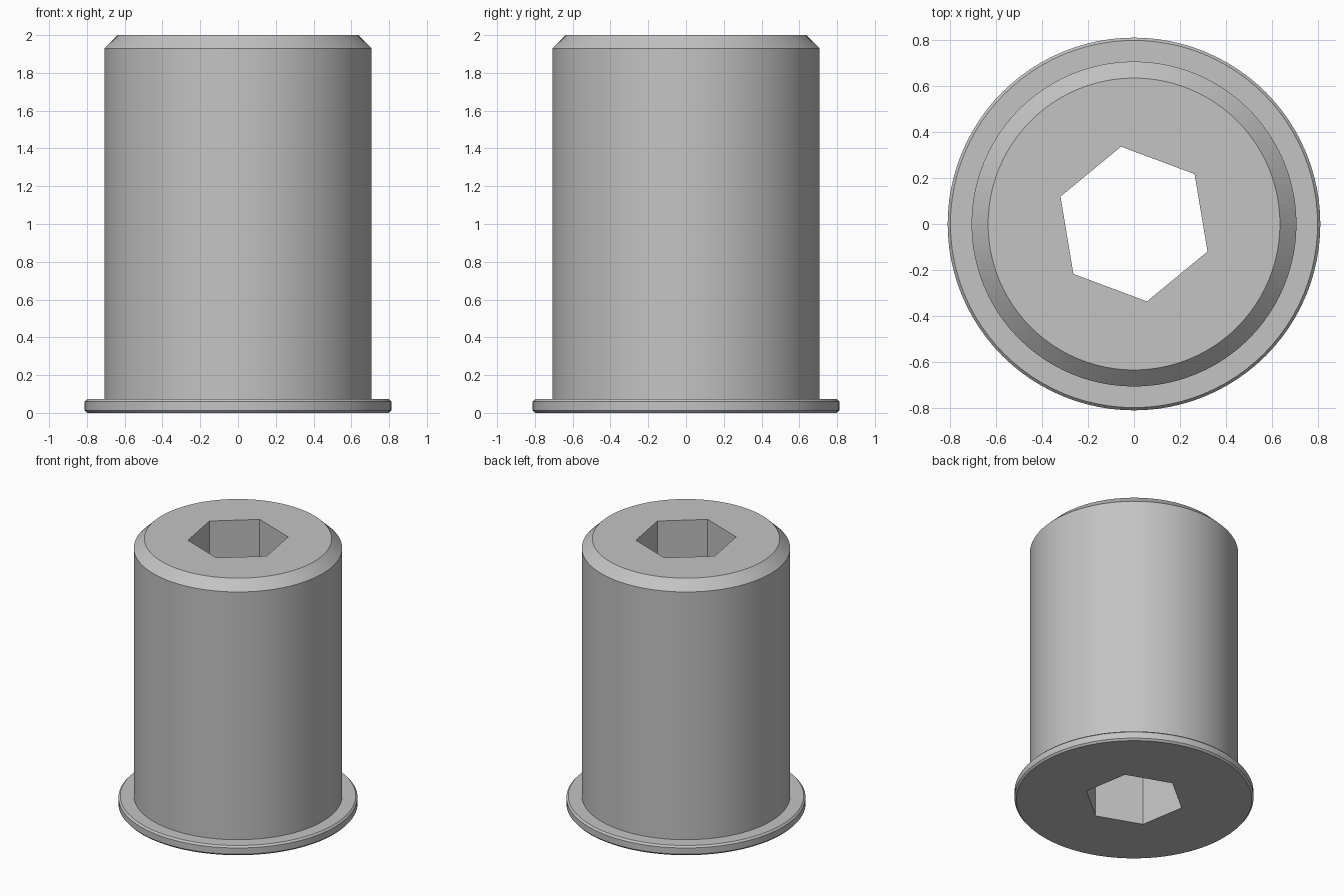
import bpy, bmesh, math

default = bpy.data.objects.get("Cube")
if default:
    bpy.data.objects.remove(default, do_unlink=True)

SEGMENTS = 96
HEX_RADIUS = 0.342
HEX_TURN = math.radians(39.5)


def make_material(name, colour):
    mat = bpy.data.materials.new(name)
    mat.use_nodes = True
    mat.diffuse_color = colour
    mat.node_tree.nodes["Principled BSDF"].inputs["Base Color"].default_value = colour
    return mat


def stacked_solid(name, profile, sides, turn=0.0):
    """Closed solid from (radius, height) rings with flat end caps."""
    bm = bmesh.new()
    rings = []
    for radius, z in profile:
        angles = [turn + math.tau * i / sides for i in range(sides)]
        rings.append([bm.verts.new((radius * math.cos(a), radius * math.sin(a), z))
                      for a in angles])
    for low, high in zip(rings, rings[1:]):
        for i in range(sides):
            j = (i + 1) % sides
            bm.faces.new((low[i], low[j], high[j], high[i]))
    bm.faces.new(rings[0][::-1])
    bm.faces.new(rings[-1])
    mesh = bpy.data.meshes.new(name)
    bm.to_mesh(mesh)
    bm.free()
    obj = bpy.data.objects.new(name, mesh)
    bpy.context.collection.objects.link(obj)
    return obj


# Flange with softened rim, straight barrel and chamfered top
bushing = stacked_solid("flanged_bushing", [
    (0.80, 0.0), (0.812, 0.013), (0.812, 0.06), (0.80, 0.073),
    (0.708, 0.073), (0.708, 1.93), (0.636, 2.0)], SEGMENTS)
bushing.data.materials.append(make_material("plain grey", (0.55, 0.55, 0.55, 1)))

# Hexagonal hole right through the part
cutter = stacked_solid("hex_hole_cutter", [(HEX_RADIUS, -0.2), (HEX_RADIUS, 2.2)],
                       6, HEX_TURN)
cutter.hide_render = True
hole = bushing.modifiers.new("hex_hole", 'BOOLEAN')
hole.operation = 'DIFFERENCE'
hole.solver = 'EXACT'
hole.object = cutter

bpy.ops.object.select_all(action='DESELECT')
bushing.select_set(True)
bpy.context.view_layer.objects.active = bushing
bpy.ops.object.modifier_apply(modifier=hole.name)
bpy.data.objects.remove(cutter, do_unlink=True)

# Smooth round walls, crisp chamfer and hexagon edges
bpy.ops.object.shade_smooth_by_angle(angle=math.radians(25))
